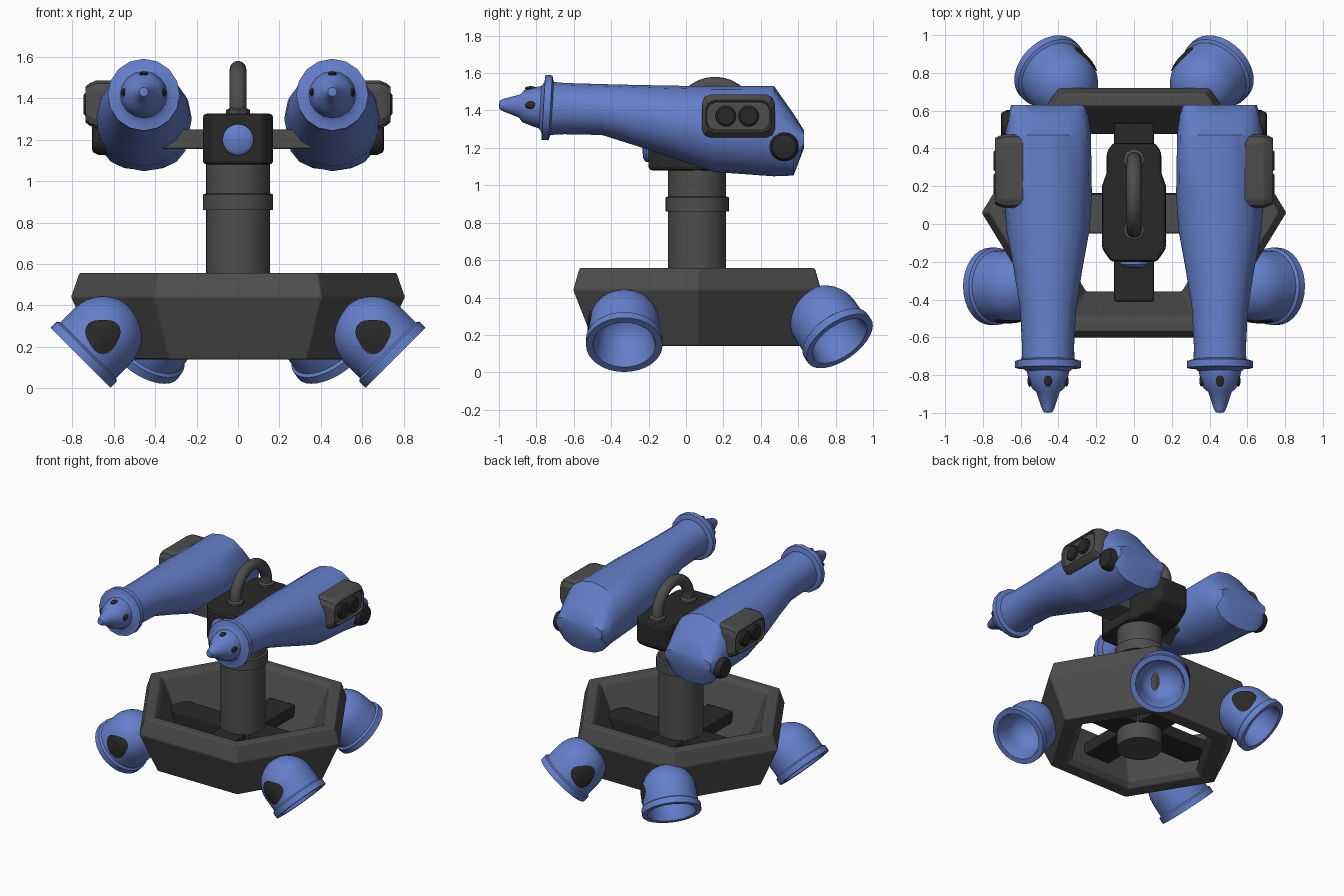
import bpy, bmesh, math
from mathutils import Vector, Matrix

if "Cube" in bpy.data.objects:
    bpy.data.objects.remove(bpy.data.objects["Cube"])

CY = 0.06     # shared centre of base and column
POD_X = 0.455


def material(name, rgb):
    m = bpy.data.materials.new(name)
    m.use_nodes = True
    m.diffuse_color = (*rgb, 1)
    m.node_tree.nodes["Principled BSDF"].inputs["Base Color"].default_value = (*rgb, 1)
    return m


BLUE = material("blue paint", (0.13, 0.21, 0.59))
GREY = material("dark grey metal", (0.075, 0.075, 0.075))
BLACK = material("near black rubber", (0.022, 0.022, 0.022))


def finish(name, bm, mat, angle=35, bevel=0.0):
    bmesh.ops.remove_doubles(bm, verts=bm.verts, dist=1e-5)
    bmesh.ops.recalc_face_normals(bm, faces=bm.faces)
    me = bpy.data.meshes.new(name)
    bm.to_mesh(me)
    bm.free()
    me.materials.append(mat)
    ob = bpy.data.objects.new(name, me)
    bpy.context.collection.objects.link(ob)
    bpy.ops.object.select_all(action='DESELECT')
    ob.select_set(True)
    bpy.context.view_layer.objects.active = ob
    if angle:
        bpy.ops.object.shade_smooth_by_angle(angle=math.radians(angle))
    if bevel:
        b = ob.modifiers.new("soft edges", 'BEVEL')
        b.width, b.segments, b.limit_method = bevel, 2, 'ANGLE'
    return ob


def loft(name, rings, mat, closed=False, **kw):
    """Skin a list of equal-length point rings; cap the ends unless closed."""
    bm = bmesh.new()
    vs = [[bm.verts.new(p) for p in r] for r in rings]
    n = len(vs[0])
    pairs = list(zip(vs, vs[1:])) + ([(vs[-1], vs[0])] if closed else [])
    for a, b in pairs:
        for i in range(n):
            j = (i + 1) % n
            bm.faces.new((a[i], a[j], b[j], b[i]))
    if not closed:
        bm.faces.new(vs[0])
        bm.faces.new(vs[-1])
    return finish(name, bm, mat, **kw)


def lathe(name, profile, origin, axis, mat, n=24, **kw):
    """Turn (radius, distance) pairs around an axis."""
    q = Vector(axis).to_track_quat('Z', 'Y')
    rings = []
    for r, t in profile:
        r = max(r, 0.0005)
        rings.append([Vector(origin) + q @ Vector((r * math.cos(k * math.tau / n),
                      r * math.sin(k * math.tau / n), t)) for k in range(n)])
    return loft(name, rings, mat, **kw)


def box(name, lo, hi, mat, bevel=0.01):
    bm = bmesh.new()
    bmesh.ops.create_cube(bm, size=1)
    lo, hi = Vector(lo), Vector(hi)
    for v in bm.verts:
        v.co = [(a + b) / 2 + c * (b - a) for a, b, c in zip(lo, hi, v.co)]
    return finish(name, bm, mat, angle=0, bevel=bevel)


# Hexagonal base ring with sloping walls
hexes = []
for r, z in ((0.665, 0.14), (0.808, 0.44), (0.767, 0.557), (0.69, 0.557), (0.665, 0.53),
             (0.505, 0.18), (0.55, 0.14)):
    hexes.append([(r * math.cos(k * math.pi / 3), CY + 0.947 * r * math.sin(k * math.pi / 3), z)
                  for k in range(6)])
loft("base_ring", hexes, GREY, closed=True, angle=0, bevel=0.008)

# Cross beams and central column
box("beam_lengthwise", (-0.105, -0.41, 0.28), (0.105, 0.535, 0.37), BLACK)
box("beam_crosswise", (-0.58, CY - 0.105, 0.28), (0.58, CY + 0.105, 0.37), BLACK)
lathe("column", ((0.155, 0.16), (0.155, 0.86), (0.17, 0.86), (0.17, 0.935), (0.155, 0.94),
                 (0.155, 1.1)), (0, CY, 0), (0, 0, 1), GREY, n=32)

# Head block on the column, undercut at the back
outline = [(0.12, -0.2), (0.17, -0.13), (0.17, 0.2), (0.145, 0.27), (0.145, 0.38), (0.11, 0.43)]
outline += [(-x, y) for x, y in reversed(outline)]
block = [[(x, y * back if y > 0 else y, z) for x, y in outline]
         for z, back in ((1.08, 0.75), (1.15, 1), (1.325, 1))]
loft("head_block", block, BLACK, angle=0, bevel=0.018)
lathe("front_button", ((0.075, 0), (0.075, 0.02), (0.055, 0.035), (0, 0.038)),
      (0, -0.195, 1.2), (0, -1, 0), BLUE)
box("pod_crossbar", (-0.38, -0.05, 1.155), (0.38, 0.16, 1.25), GREY)

# Arched handle
arc = [math.pi * k / 16 for k in range(17)]
spine = [(0.155 - 0.185 * math.cos(a), 1.355 + 0.185 * math.sin(a), a) for a in arc]
spine = [(-0.03, 1.32, 0)] + spine + [(0.34, 1.32, math.pi)]
tube = []
for y, z, a in spine:
    tube.append([(0.04 * math.cos(t), y - 0.04 * math.sin(t) * math.cos(a),
                  z + 0.04 * math.sin(t) * math.sin(a))
                 for t in (k * math.tau / 16 for k in range(16))])
loft("handle", tube, GREY)
for y, end in ((-0.03, "front"), (0.34, "back")):
    lathe("handle_socket_" + end, ((0.058, 0), (0.058, 0.022), (0.042, 0.032)),
          (0, y, 1.32), (0, 0, 1), GREY, n=8)


def superellipse(y, zc, rx, rz, e, s, n=16):
    pts = []
    for k in range(n):
        c, d = math.cos(k * math.tau / n), math.sin(k * math.tau / n)
        pts.append((s * POD_X + rx * math.copysign(abs(c) ** e, c), y,
                    zc + rz * math.copysign(abs(d) ** e, d)))
    return pts


def chamfered(x, shrink, cut=0.045):
    """Cut-corner rectangle for the side panel."""
    hy, hz = 0.195 - shrink * 0.7, 0.115 - shrink
    quarter = ((hy, hz - cut), (hy - cut * 0.3, hz - cut * 0.3), (hy - cut, hz))
    pts = list(quarter) + [(-a, b) for a, b in reversed(quarter)]
    pts += [(-a, -b) for a, b in pts]
    return [(x, 0.28 + a, 1.37 + b) for a, b in pts]


# Pods: y, centre height, half width, half height, roundness
POD = ((-0.73, 1.412, 0.14, 0.143, 1), (-0.65, 1.41, 0.138, 0.137, 1), (-0.45, 1.405, 0.148, 0.136, 1),
       (-0.25, 1.371, 0.18, 0.165, 1), (-0.03, 1.332, 0.22, 0.2, 1), (0.15, 1.301, 0.232, 0.23, 1),
       (0.47, 1.29, 0.227, 0.242, 0.95), (0.575, 1.217, 0.214, 0.165, 0.85), (0.63, 1.245, 0.195, 0.05, 0.7))
# Nose turned from its tip back to the flange, distances from the flange
NOSE = ((0, 0.26), (0.022, 0.257), (0.032, 0.24), (0.062, 0.15), (0.086, 0.13), (0.106, 0.07),
        (0.113, 0.04), (0.135, 0.025), (0.174, 0.022), (0.174, -0.015), (0.14, -0.025))

for s, side in ((1, "left"), (-1, "right")):
    loft("pod_body_" + side, [superellipse(*r, s) for r in POD], BLUE)
    lathe("pod_nose_" + side, NOSE, (s * POD_X, -0.74, 1.415), (0, -1, 0.06), BLUE, n=16)
    # Small ports round the nose
    for k, (dx, dz) in enumerate(((1, 0), (0, 1), (-1, 0))):
        bm = bmesh.new()
        bmesh.ops.create_uvsphere(bm, u_segments=12, v_segments=8, radius=1)
        scale = Vector((0.012 if dx else 0.02, 0.032, 0.012 if dz else 0.02))
        at = Vector((s * POD_X + 0.097 * dx, -0.83, 1.428 + 0.09 * dz))
        bmesh.ops.transform(bm, matrix=Matrix.Translation(at) @ Matrix.Diagonal(scale).to_4x4(),
                            verts=bm.verts)
        finish(f"nose_port_{side}_{k}", bm, BLACK)
    # Side panel with recessed face and two lenses
    steps = ((0.58, 0), (0.685, 0), (0.715, 0.012), (0.735, 0.028), (0.735, 0.034), (0.722, 0.04))
    loft("side_panel_" + side, [chamfered(s * x, d) for x, d in steps], GREY, angle=20)
    for k, y in enumerate((0.213, 0.335)):
        lathe(f"panel_lens_{side}_{k}", ((0.055, 0), (0.055, 0.022), (0.045, 0.03)),
              (s * 0.715, y, 1.37), (s, 0, 0), BLACK)
    lathe("side_knob_" + side, ((0.078, 0), (0.078, 0.06), (0.065, 0.085), (0.05, 0.09)),
          (s * 0.615, 0.525, 1.205), (s, 0, 0), BLACK, n=16)

# Hollow domed feet tilted outward, each with a dark side patch
R = 0.19
FOOT = [(R * math.sin(a), -R * math.cos(a)) for a in (k * math.pi / 16 for k in range(9))]
FOOT += [(R, 0.1), (0.205, 0.11), (0.205, 0.153), (0.168, 0.153), (0.155, 0.11)]
FOOT += [(0.15 * math.cos(a), 0.06 - 0.15 * math.sin(a)) for a in (k * math.pi / 12 for k in range(7))]


def foot(name, centre, heading, patch_turn):
    h = math.radians(heading)
    axis = Vector((math.cos(h), math.sin(h), -1)).normalized()
    out = Vector((-math.sin(h), math.cos(h), 0)) * patch_turn
    cross = axis.cross(out) * patch_turn
    if cross.z > 0:
        cross.negate()
    lathe(name, FOOT, centre, axis, BLUE, n=32)
    # Rounded three-sided patch pointing down, wrapped over the dome
    rings, shell = [], R + 0.006
    for f in (1.0, 0.66, 0.33, 0.01):
        ring = []
        for k in range(24):
            t = k * math.tau / 24
            size = f * (0.083 + 0.008 * math.cos(3 * (t - math.pi / 4)))
            u, v = size * math.cos(t), size * math.sin(t)
            lift = math.sqrt(shell ** 2 - v * v - min(u, 0) ** 2)
            ring.append(Vector(centre) + axis * u + cross * v + out * lift)
        rings.append(ring)
    loft(name + "_patch", rings, BLACK)


for s, side in ((1, "left"), (-1, "right")):
    foot("front_foot_" + side, (s * 0.652, -0.33, 0.255), 0 if s > 0 else 180, -s)
    foot("back_foot_" + side, (s * 0.38, 0.745, 0.275), 90 - 45 * s, s)
